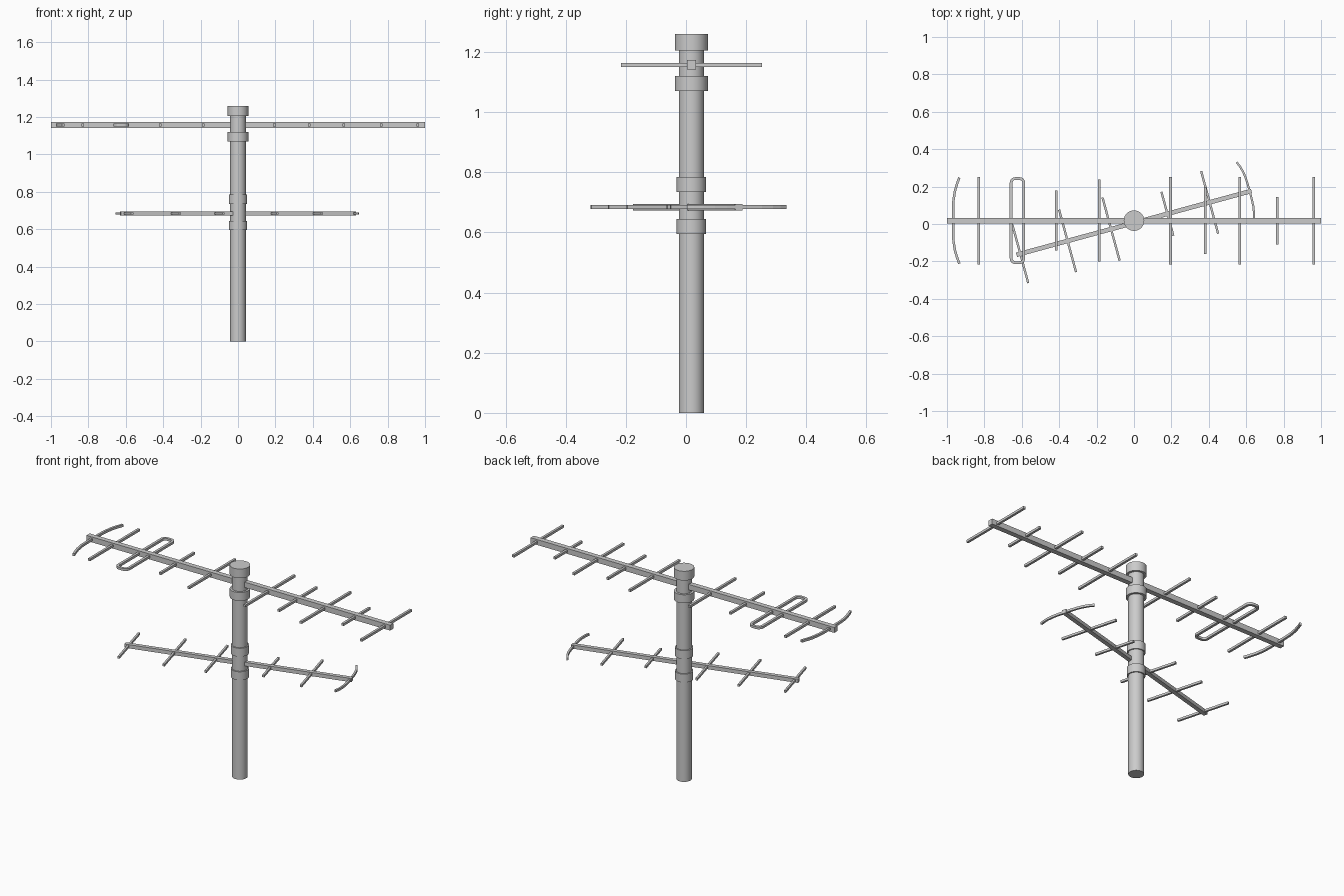
import bpy, bmesh, math
from mathutils import Vector, Matrix

if "Cube" in bpy.data.objects:
    bpy.data.objects.remove(bpy.data.objects["Cube"])

CY = 0.018  # mast axis offset in y


def cylinder(name, r, z0, z1):
    bm = bmesh.new()
    bmesh.ops.create_cone(bm, cap_ends=True, segments=32, radius1=r, radius2=r, depth=z1 - z0,
                          matrix=Matrix.Translation((0, CY, (z0 + z1) / 2)))
    finish(name, bm)
    bpy.ops.object.shade_smooth_by_angle(angle=math.radians(35))


def finish(name, bm, matrix=None):
    bmesh.ops.recalc_face_normals(bm, faces=bm.faces)
    me = bpy.data.meshes.new(name)
    bm.to_mesh(me)
    bm.free()
    ob = bpy.data.objects.new(name, me)
    bpy.context.collection.objects.link(ob)
    if matrix:
        ob.matrix_world = matrix
    bpy.context.view_layer.objects.active = ob
    ob.select_set(True)
    for o in bpy.context.selected_objects:
        o.select_set(o == ob)


def bar(name, pts, w, h, matrix, closed=False):
    """Sweep a rectangular section along a flat path with mitred joints."""
    pts = [Vector(p) for p in pts]
    n = len(pts)
    bm = bmesh.new()
    rings = []
    for i, p in enumerate(pts):
        a = pts[i - 1] if i > 0 or closed else None
        b = pts[(i + 1) % n] if i < n - 1 or closed else None
        d1 = (p - a).normalized() if a is not None else (b - p).normalized()
        d2 = (b - p).normalized() if b is not None else d1
        t = (d1 + d2).normalized()
        side = Vector((-t.y, t.x)) * (w / 2 / max(t.dot(d1), 0.3))
        rings.append([bm.verts.new((p.x + s * side.x, p.y + s * side.y, k * h / 2))
                      for s, k in ((-1, -1), (1, -1), (1, 1), (-1, 1))])
    for i in range(n if closed else n - 1):
        r, q = rings[i], rings[(i + 1) % n]
        for j in range(4):
            bm.faces.new((r[j], r[(j + 1) % 4], q[(j + 1) % 4], q[j]))
    if not closed:
        bm.faces.new(rings[0])
        bm.faces.new(rings[-1])
    finish(name, bm, matrix)


def bowed(half):
    """Mirror (u, v) half path across the boom."""
    return half + [(u, -v) for u, v in reversed(half)]


# Mast with cap and clamp collars
cylinder("mast", 0.042, 0, 1.25)
cylinder("mast_cap", 0.055, 1.205, 1.26)
cylinder("upper_collar", 0.055, 1.07, 1.12)
cylinder("middle_collar", 0.049, 0.735, 0.785)
cylinder("lower_collar", 0.049, 0.595, 0.645)

# Upper antenna: boom, straight elements, bowed reflector
up = Matrix.Translation((0, CY, 1.157))
bar("upper_boom", [(-1, 0), (1, 0)], 0.03, 0.032, up)
for x, l in ((-0.83, 0.234), (-0.415, 0.16), (-0.185, 0.219), (0.195, 0.234),
             (0.38, 0.178), (0.565, 0.234), (0.765, 0.127), (0.962, 0.234)):
    bar("upper_element", [(x, -l), (x, l)], 0.014, 0.014, up)
bar("upper_reflector", bowed([(-0.934, 0.23), (-0.945, 0.2), (-0.957, 0.16),
                              (-0.965, 0.11), (-0.967, 0.06)]), 0.013, 0.014, up)

# Folded dipole loop
loop = []
for k, (sx, sy) in enumerate(((1, 1), (-1, 1), (-1, -1), (1, -1))):
    for i in range(5):
        a = math.pi / 2 * (k + i / 4)
        loop.append((-0.623 + sx * 0.011 + 0.023 * math.cos(a),
                     sy * 0.202 + 0.023 * math.sin(a)))
bar("folded_dipole", loop, 0.015, 0.014, up, closed=True)

# Lower antenna, turned about the mast
low = Matrix.Translation((0, 0.006, 0.684)) @ Matrix.Rotation(math.radians(15.2), 4, 'Z')
bar("lower_boom", [(-0.651, 0), (0.651, 0)], 0.024, 0.022, low)
for x, l in ((-0.63, 0.162), (-0.368, 0.173), (-0.127, 0.175), (0.185, 0.122), (0.419, 0.173)):
    bar("lower_element", [(x, -l), (x, l)], 0.012, 0.013, low)
bar("lower_reflector", bowed([(0.614, 0.169), (0.624, 0.147), (0.633, 0.118),
                              (0.639, 0.08), (0.641, 0.04)]), 0.011, 0.013, low)
